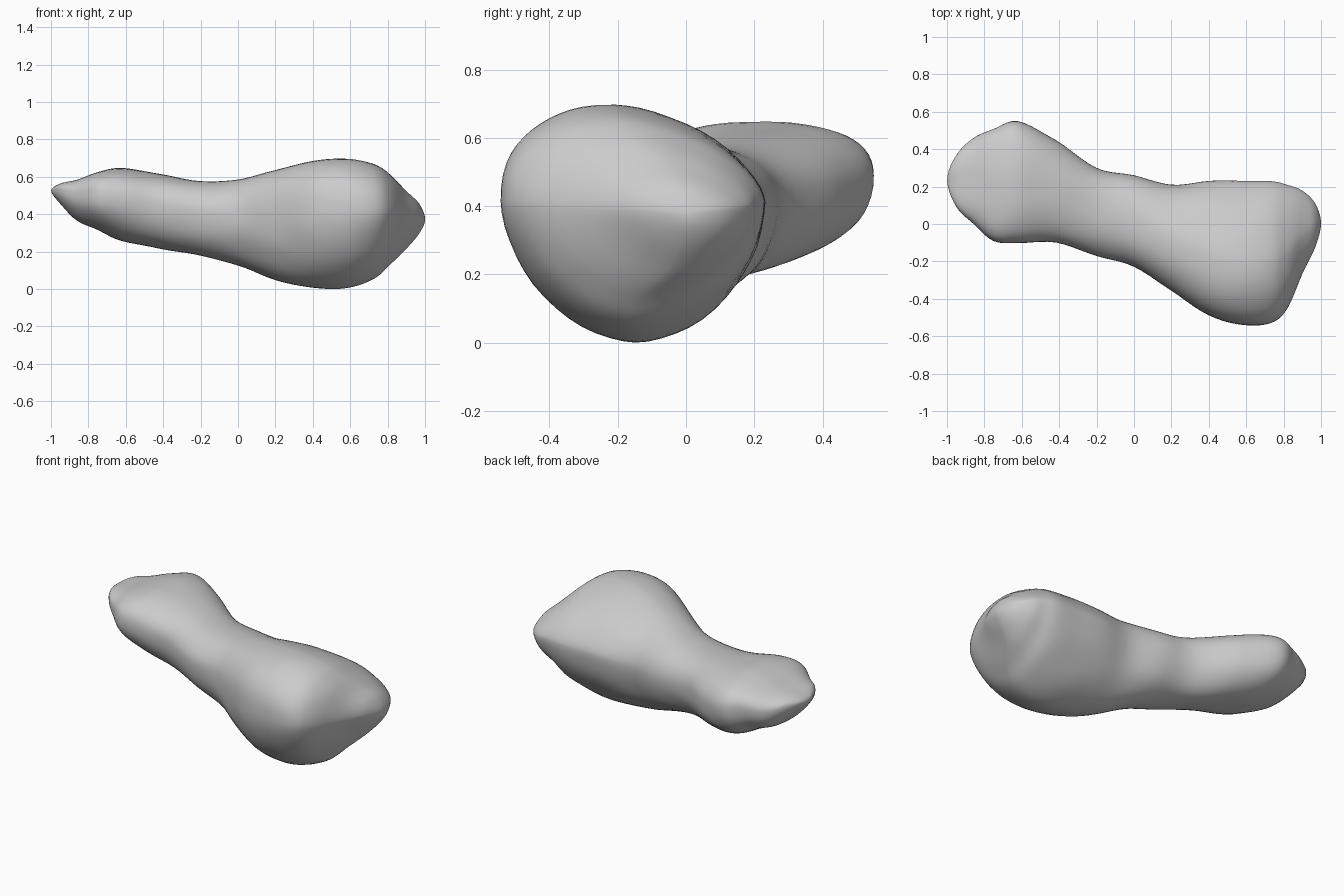
import bpy
import bmesh
from math import cos, sin, pi
from mathutils import Vector, noise

if "Cube" in bpy.data.objects:
    bpy.data.objects.remove(bpy.data.objects["Cube"], do_unlink=True)

# Stations along the bone in hundredths: x, y low, y high, z low, z high
STATIONS = [
    (-100, 23, 23, 52, 52),
    (-95, 9, 37, 45, 56),
    (-86, 0, 46, 36, 58),
    (-75, -9, 51, 31, 62),
    (-62, -10, 55, 25, 64),
    (-42, -10, 45, 21, 61),
    (-20, -17, 30, 17, 57),
    (0, -23, 26, 12, 58),
    (20, -36, 21, 4, 63),
    (40, -49, 23, 0, 68),
    (58, -54, 23, 0, 69),
    (73, -53, 23, 5, 66),
    (82, -45, 21, 13, 60),
    (90, -26, 18, 21, 52),
    (97, -12, 11, 29, 45),
    (100, 0, 0, 37, 37),
]
SIDES = 56
STEPS = 5

# Roundness of each quarter of a section at these places along the bone
PLACES = (-0.85, -0.5, -0.2, 0.4, 0.6, 0.85)
ROUNDNESS = {
    ("front", "upper"): (3, 2.3, 2.2, 2.4, 2.4, 2.2),
    ("back", "upper"): (2.4, 2.3, 2.3, 1.6, 1.55, 1.55),
    ("front", "lower"): (2.2, 2.3, 2.2, 1.9, 1.8, 1.5),
    ("back", "lower"): (2.2, 2.2, 2.1, 1.85, 1.85, 1.85),
}


def spline(p0, p1, p2, p3, t):
    """Catmull-Rom point between p1 and p2."""
    return [0.5 * (2 * b + (c - a) * t + (2 * a - 5 * b + 4 * c - d) * t * t
                   + (3 * b - a - 3 * c + d) * t ** 3)
            for a, b, c, d in zip(p0, p1, p2, p3)]


def mirrored(station):
    """Phantom station beyond a tip, so that the tip closes roundly."""
    x, y0, y1, z0, z1 = station
    return (x, y1, y0, z1, z0)


def smooth_sections(stations):
    pts = [mirrored(stations[1])] + stations + [mirrored(stations[-2])]
    sections = []
    for i in range(len(stations) - 1):
        for k in range(STEPS):
            sections.append(spline(*pts[i:i + 4], k / STEPS))
    sections.append(list(stations[-1]))
    return [[v / 100 for v in s] for s in sections]


def clamp(v):
    return max(0.0, min(1.0, v))


def power(v, e):
    return abs(v) ** e * (1 if v >= 0 else -1)


def along(x, values):
    """Blend values given at the places along the bone."""
    result = values[0]
    for a, b, before, after in zip(PLACES, PLACES[1:], values, values[1:]):
        result += (after - before) * clamp((x - a) / (b - a))
    return result


def section_points(x, y0, y1, z0, z1):
    """Cross-section with its own roundness in each quarter."""
    big = clamp((x + 0.2) / 0.6)
    mid_y, half_y = (y0 + y1) / 2, (y1 - y0) / 2
    belly = z0 + (z1 - z0) * 0.59
    exponents = {q: 2 / along(x, r) for q, r in ROUNDNESS.items()}
    points = []
    for k in range(SIDES):
        a = 2 * pi * k / SIDES
        c, s = cos(a), sin(a)
        e = exponents["back" if c > 0 else "front", "upper" if s > 0 else "lower"]
        u, v = power(c, e), power(s, e)
        # crest of the big end leans towards the front
        lean = -0.14 * half_y * big * max(v, 0) * (1 - abs(u))
        z = belly + v * ((z1 - belly) if s > 0 else (belly - z0))
        points.append(Vector((x, mid_y + half_y * u + lean, z)))
    return points


# Loft the whole body as one skin
bm = bmesh.new()
rings = [[bm.verts.new(p) for p in section_points(*s)]
         for s in smooth_sections(STATIONS)]
for r, q in zip(rings, rings[1:]):
    for k in range(SIDES):
        n = (k + 1) % SIDES
        bm.faces.new((r[k], r[n], q[n], q[k]))
bmesh.ops.remove_doubles(bm, verts=bm.verts, dist=0.0005)
bmesh.ops.recalc_face_normals(bm, faces=bm.faces)
bm.normal_update()

# Faint worn lumps, stretched lengthwise
for v in bm.verts:
    p = v.co
    lump = noise.noise(Vector((p.x * 4, p.y * 7, p.z * 9)))
    v.co = p + v.normal * lump * 0.004

# Settle on the ground
low = min(v.co.z for v in bm.verts)
bmesh.ops.translate(bm, verts=bm.verts, vec=(0, 0, -low))

mesh = bpy.data.meshes.new("bone_body")
bm.to_mesh(mesh)
bm.free()
body = bpy.data.objects.new("bone_body", mesh)
bpy.context.collection.objects.link(body)

# Plain grey surface
grey = bpy.data.materials.new("light grey")
grey.use_nodes = True
colour = (0.6, 0.6, 0.6, 1)
grey.diffuse_color = colour
grey.node_tree.nodes["Principled BSDF"].inputs["Base Color"].default_value = colour
mesh.materials.append(grey)

bpy.context.view_layer.objects.active = body
body.select_set(True)
bpy.ops.object.shade_smooth_by_angle(angle=0.6)
